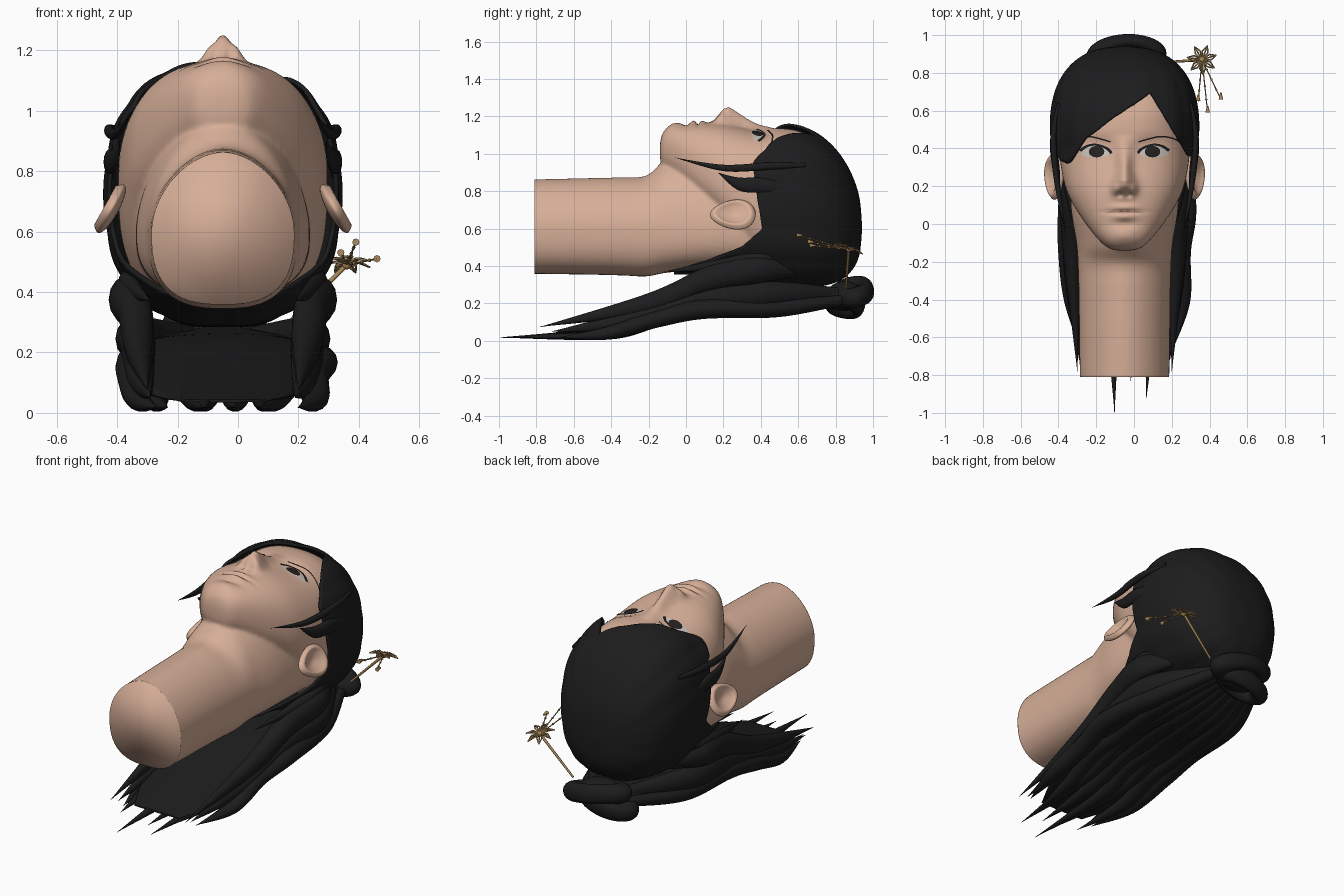
import bpy, bmesh, math
from mathutils import Vector, Matrix
from mathutils.bvhtree import BVHTree

if "Cube" in bpy.data.objects:
    bpy.data.objects.remove(bpy.data.objects["Cube"])

CX = -0.05  # symmetry plane of the head
SIDES = {"left": 1, "right": -1}


def material(name, rgb):
    m = bpy.data.materials.new(name)
    m.use_nodes = True
    m.diffuse_color = (*rgb, 1)
    node = m.node_tree.nodes["Principled BSDF"]
    node.inputs["Base Color"].default_value = (*rgb, 1)
    node.inputs["Roughness"].default_value = 0.6
    return m


SKIN = material("skin", (0.68, 0.43, 0.315))
HAIR = material("black_hair", (0.012, 0.012, 0.013))
WHITE = material("eye_white", (0.6, 0.54, 0.5))
IRIS = material("dark_iris", (0.018, 0.015, 0.014))
LIP = material("lip_line", (0.25, 0.12, 0.085))
GOLD = material("old_gold", (0.4, 0.25, 0.1))


def spline(points, t):
    """Catmull-Rom through tuples, t in 0..1."""
    last = len(points) - 1
    i = min(int(t * last), last - 1)
    f = t * last - i
    a, b, c, d = (points[min(max(k, 0), last)] for k in (i - 1, i, i + 1, i + 2))
    return [q + f / 2 * (r - p + f * (2 * p - 5 * q + 4 * r - s + f * (3 * (q - r) + s - p)))
            for p, q, r, s in zip(a, b, c, d)]


def linear(points, value):
    """Piecewise linear lookup, clamped at both ends."""
    if value <= points[0][0]:
        return points[0][1]
    for (a, fa), (b, fb) in zip(points, points[1:]):
        if value <= b:
            return fa + (fb - fa) * (value - a) / (b - a)
    return points[-1][1]


def finish(bm, name, mat, sharp=50):
    mesh = bpy.data.meshes.new(name)
    bm.to_mesh(mesh)
    bm.free()
    ob = bpy.data.objects.new(name, mesh)
    bpy.context.collection.objects.link(ob)
    mesh.materials.clear()
    mesh.materials.append(mat)
    bpy.ops.object.select_all(action='DESELECT')
    ob.select_set(True)
    bpy.context.view_layer.objects.active = ob
    bpy.ops.object.shade_smooth_by_angle(angle=math.radians(sharp))
    return ob


def loft(bm, stations, rings, seg, top_power, low_power, keep=None, ripple=0.0):
    """Sweep along y; station = (y, x, z, half width, height up, height down)."""
    def point(t, angle):
        y, x, z, wide, up, down = spline(stations, t)
        s, c = math.sin(angle), math.cos(angle)
        swell = 1 + ripple * abs(math.sin(7 * angle))
        power = top_power if c > 0 else low_power
        px = math.copysign(abs(s) ** (2 / power), s) * max(wide, 0.001) * swell
        pz = math.copysign(abs(c) ** (2 / power), c) * max(up if c > 0 else down, 0.001) * swell
        return Vector((CX + x + px, y, z + pz))

    columns = []
    for k in range(seg):
        angle = math.tau * (k + 0.5) / seg
        start = 0.0
        if keep:
            start = 1.0
            while start > 0.003 and keep(point(start, angle)):
                start -= 0.003
        columns.append([bm.verts.new(point(start + (1 - start) * i / rings, angle))
                        for i in range(rings + 1)])
    faces = []
    for k in range(seg):
        p, q = columns[k - 1], columns[k]
        faces += [bm.faces.new((p[i], q[i], q[i + 1], p[i + 1])) for i in range(rings)]
    faces.append(bm.faces.new([c[-1] for c in columns]))
    if not keep:
        faces.append(bm.faces.new([c[0] for c in columns]))
    bmesh.ops.recalc_face_normals(bm, faces=faces)


def dome(length, wide, tall):
    """Rounded stations closing the crown of the head."""
    stations = []
    for i in range(7):
        u = math.sin(math.pi / 2 * i / 6)
        k = max(0, 1 - u ** 2.4) ** (1 / 2.4)
        stations.append((.5 + length * u, 0, .725 - .12 * u * u, wide * k, tall * k, tall * k))
    return stations


def lock(name, path, wide, tall):
    """Hair lock through (y, x, z) points, tapering to its tip."""
    stations = []
    for i, p in enumerate(path):
        t = i / (len(path) - 1)
        f = (1 - t ** 5) * (.5 + .5 * min(1, 4 * t))
        stations.append((*p, wide * f, tall * f, tall * f))
    bm = bmesh.new()
    loft(bm, stations, 40, 14, 2, 2)
    finish(bm, name, HAIR)


# Head and neck: two lofts fused into one smooth skin
face = [  # y, top, bottom, height of greatest width, half width
    (-.14, 1.05, .98, 1.02, .04), (-.125, 1.11, .93, 1.02, .09), (-.08, 1.15, .88, 1.01, .14),
    (0, 1.16, .8, .96, .205), (.1, 1.165, .7, .9, .27), (.2, 1.16, .6, .85, .315),
    (.35, 1.135, .4, .79, .343)]
skull = [(y, 0, mid, wide, top - mid, mid - bottom) for y, top, bottom, mid, wide in face]
neck = [(-.95, 0, .6, .235, .26, .24), (-.55, 0, .6, .24, .27, .245), (-.34, 0, .6, .243, .275, .25),
        (-.21, 0, .6, .247, .285, .255), (-.1, 0, .6, .255, .37, .235), (.1, 0, .6, .285, .4, .22),
        (.4, 0, .6, .29, .3, .22)]
bm = bmesh.new()
loft(bm, skull + dome(.4, .347, .412), 90, 72, 2.4, 2.4)
loft(bm, neck, 70, 64, 1.8, 2.7)
base = finish(bm, "head_base", SKIN)
fuse = base.modifiers.new("fuse", 'REMESH')
fuse.mode, fuse.voxel_size = 'VOXEL', 0.009
soften = base.modifiers.new("soften", 'SMOOTH')
soften.factor, soften.iterations = 0.5, 16
fused = bpy.data.meshes.new_from_object(base.evaluated_get(bpy.context.evaluated_depsgraph_get()))
bpy.data.objects.remove(base)

# Face relief: nose ridge plus soft bumps and hollows (x, y, x size, y size, height)
nose_height = [(.115, 0), (.145, .014), (.17, .042), (.2, .08), (.23, .095), (.27, .078),
               (.32, .053), (.39, .023), (.47, 0)]
nose_width = [(.15, .058), (.23, .048), (.3, .036), (.45, .045)]
bumps = [(.048, .185, .022, .028, .02), (.024, .155, .013, .012, -.02), (.14, .4, .075, .055, -.026),
         (.148, .387, .06, .04, .018), (0, .088, .06, .017, .013), (0, .04, .055, .02, .015),
         (0, .064, .09, .009, -.014), (0, 0, .07, .02, -.009), (0, -.06, .06, .04, .01)]
bm = bmesh.new()
bm.from_mesh(fused)
bm.normal_update()
for v in bm.verts:
    if v.co.z > 0.95 and v.normal.z > 0.1:
        x, y = abs(v.co.x - CX), v.co.y
        lift = linear(nose_height, y) * math.exp(-(x / linear(nose_width, y)) ** 2)
        for bx, by, sx, sy, height in bumps:
            lift += height * math.exp(-((x - bx) / sx) ** 2 - ((y - by) / sy) ** 2)
        v.co.z += lift
bmesh.ops.bisect_plane(bm, geom=bm.verts[:] + bm.edges[:] + bm.faces[:], plane_co=(0, -.81, 0),
                       plane_no=(0, 1, 0), clear_inner=True)
bmesh.ops.holes_fill(bm, edges=[e for e in bm.edges if e.is_boundary], sides=0)
tree = BVHTree.FromBMesh(bm)
finish(bm, "head_and_neck", SKIN, 180)


def plate(name, mat, side, upper, lower, lift, steps=24, rows=6):
    """Thin patch between two curves, laid onto the face from above."""
    bm = bmesh.new()
    grid = []
    for i in range(steps + 1):
        a, b = Vector(spline(upper, i / steps)), Vector(spline(lower, i / steps))
        column = []
        for j in range(rows + 1):
            p = a.lerp(b, j / rows)
            hit = tree.ray_cast(Vector((CX + side * p.x, p.y, 2)), Vector((0, 0, -1)))[0]
            column.append(bm.verts.new(hit + Vector((0, 0, lift))))
        grid.append(column)
    for p, q in zip(grid, grid[1:]):
        for j in range(rows):
            bm.faces.new((p[j], p[j + 1], q[j + 1], q[j]))
    bm.normal_update()
    if sum(f.normal.z for f in bm.faces) < 0:
        bmesh.ops.reverse_faces(bm, faces=bm.faces[:])
    finish(bm, name, mat)


# Eyes, lashes, brows and mouth line
lid = [(.075, .37), (.1, .396), (.15, .414), (.195, .407), (.23, .382)]
lower_lid = [(x, .37 - .4 * (y - .37)) for x, y in lid]
lash = [(x + .15 * (x - .15), y + .011) for x, y in lid]
brow = [(.075, .439), (.13, .455), (.19, .467), (.25, .459), (.29, .44)]
brow_edge = [(x, y - .008) for x, y in brow]
arc = [math.pi * k / 8 for k in range(9)]
iris_top, iris_bottom = ([(.148 - .041 * math.cos(a), .383 + r * math.sin(a)) for a in arc]
                         for r in (.03, -.03))
for tag, side in SIDES.items():
    plate(tag + "_eye_white", WHITE, side, lid, lower_lid, .003)
    plate(tag + "_iris", IRIS, side, iris_top, iris_bottom, .005)
    plate(tag + "_lashes", HAIR, side, lash, lid, .007)
    plate(tag + "_eyebrow", HAIR, side, brow, brow_edge, .004)
plate("mouth_line", LIP, 1, [(-.1, .064), (0, .068), (.1, .064)],
      [(-.1, .062), (0, .062), (.1, .062)], .002, rows=2)

# Ears: dished discs flaring away from the head
for tag, side in SIDES.items():
    bm = bmesh.new()
    bmesh.ops.create_uvsphere(bm, u_segments=40, v_segments=28, radius=1)
    for v in bm.verts:
        x, y, z = v.co
        r = math.hypot(y, z)
        if x > 0:
            x += .5 * math.exp(-((r - .8) / .15) ** 2) - 1.3 * math.exp(-(r / .55) ** 2)
        z *= .8 + .2 * y
        v.co = Vector((CX + side * (.37 + .022 * x - .053 * z), .25 + .122 * y,
                       .675 + .012 * x + .096 * z))
    bmesh.ops.recalc_face_normals(bm, faces=bm.faces[:])
    finish(bm, tag + "_ear", SKIN)

# Hair cap: shell trimmed along the hairline with a side-swept fringe
front_line = [(-.4, .34), (-.35, .32), (-.26, .45), (-.13, .55), (.09, .7), (.16, .58),
              (.24, .45), (.31, .34), (.4, .36)]
side_line = [(.36, -.06), (.44, .16), (.5, .3), (.6, .41), (.77, .38), (.95, .36)]


def in_hair(p):
    return p.y > (linear(front_line, p.x) if p.z > 0.95 else linear(side_line, p.z))


nape = [(-.1, 0, .6, .255, .3, .245), (.1, 0, .6, .3, .4, .25),
        (.3, 0, .72, .365, .43, .42), (.4, 0, .74, .378, .415, .45)]
bm = bmesh.new()
loft(bm, nape + dome(.442, .39, .438), 60, 168, 2.35, 2.4, in_hair, 0.015)
cap = finish(bm, "hair_cap", HAIR)
shell = cap.modifiers.new("thickness", 'SOLIDIFY')
shell.thickness, shell.offset = 0.015, -1

# Long hair: a broad sheet with separate pointed locks beneath
bm = bmesh.new()
loft(bm, [(.9, 0, .25, .1, .04, .04), (.5, 0, .2, .28, .07, .06), (.1, 0, .18, .31, .06, .05),
          (-.4, 0, .08, .27, .04, .03), (-.7, 0, .04, .15, .005, .005)], 50, 40, 2.4, 2.4)
finish(bm, "long_hair_sheet", HAIR)
for i, tip in enumerate((-.7, -.78, -.84, -1, -.83, -.92, -.78, -.68)):
    x = -.28 + .56 * i / 7
    bend = .03 * math.sin(2.4 * i + 3)
    lock(f"long_lock_{i + 1}", [(.85, x * .5, .22), (.5, x * .95, .175), (.1, x * 1.05 + bend, .17),
                                (-.15, x * 1.05, .12), (-.42, x + bend, .042),
                                (tip, x * .8 + bend, .018)], .062, .054)

# Mirrored side locks, temple strands and short tufts
for tag, side in SIDES.items():
    lock(tag + "_nape_lock", [(.58, side * .24, .38), (.38, side * .315, .38), (.12, side * .29, .33),
                              (-.2, side * .275, .2), (-.78, side * .25, .075)], .06, .075)
    lock(tag + "_under_lock", [(.82, side * .1, .25), (.45, side * .28, .25), (.1, side * .28, .22),
                               (-.3, side * .27, .11), (-.72, side * .24, .05)], .06, .07)
    lock(tag + "_behind_ear_lock", [(.5, side * .3, .46), (.3, side * .31, .42),
                                    (-.12, side * .24, .37)], .035, .045)
    lock(tag + "_temple_strand", [(.64, side * .35, .94), (.45, side * .377, .935),
                                  (.2, side * .355, .925), (-.06, side * .31, .98)], .016, .02)
    lock(tag + "_temple_tuft", [(.6, side * .365, .8), (.42, side * .375, .83),
                                (.28, side * .36, .84), (.17, side * .34, .9)], .02, .04)

# Knot at the back: coiled rings around a core
for name, at, tilt, size in (("knot_upper_coil", (-.04, .895, .26), .2, (1.2, .62, 1)),
                             ("knot_lower_coil", (-.08, .85, .2), -.2, (1.05, .6, 1))):
    bpy.ops.mesh.primitive_torus_add(major_segments=40, minor_segments=16,
                                     major_radius=.125, minor_radius=.055)
    ring = bpy.context.object
    bm = bmesh.new()
    bm.from_mesh(ring.data)
    bpy.data.objects.remove(ring)
    bm.transform(Matrix.Translation(at) @ Matrix.Rotation(tilt, 4, 'X')
                 @ Matrix.Rotation(tilt, 4, 'Y') @ Matrix.Diagonal((*size, 1)))
    finish(bm, name, HAIR)
bm = bmesh.new()
bmesh.ops.create_uvsphere(bm, u_segments=28, v_segments=18, radius=1,
                          matrix=Matrix.Translation((CX, .85, .24)) @ Matrix.Diagonal((.15, .1, .08, 1)))
finish(bm, "knot_core", HAIR)


# Hairpin: stick, wire flower and three strings of beads
def rod(bm, a, b, r1, r2):
    turn = (b - a).to_track_quat('Z', 'Y').to_matrix().to_4x4()
    bmesh.ops.create_cone(bm, cap_ends=True, segments=8, radius1=r1, radius2=r2, depth=(b - a).length,
                          matrix=Matrix.Translation((a + b) / 2) @ turn)


bm = bmesh.new()
heart = Vector((.36, .87, .49))
rod(bm, Vector((.15, .855, .28)), heart, .006, .008)
bmesh.ops.create_icosphere(bm, subdivisions=2, radius=.016, matrix=Matrix.Translation(heart))
for k in range(7):
    angle = math.tau * k / 7 + .3
    out = Vector((math.cos(angle), math.sin(angle), -.35 * math.sin(angle)))
    across = Vector((-math.sin(angle), math.cos(angle), 0))
    tip = heart + .08 * out
    for bow in (-.015, 0, .015):
        mid = heart + .045 * out + bow * across + Vector((0, 0, .012))
        rod(bm, heart, mid, .004, .004)
        rod(bm, mid, tip, .004, .003)
for end in map(Vector, ((.34, .65, .53), (.39, .59, .565), (.46, .66, .51))):
    rod(bm, heart, end, .003, .003)
    rod(bm, end, end + Vector((0, .035, 0)), .012, .004)
    for k in range(1, 4):
        bead = Matrix.Translation(heart.lerp(end, k / 4))
        bmesh.ops.create_icosphere(bm, subdivisions=1, radius=.007, matrix=bead)
finish(bm, "hairpin", GOLD)
